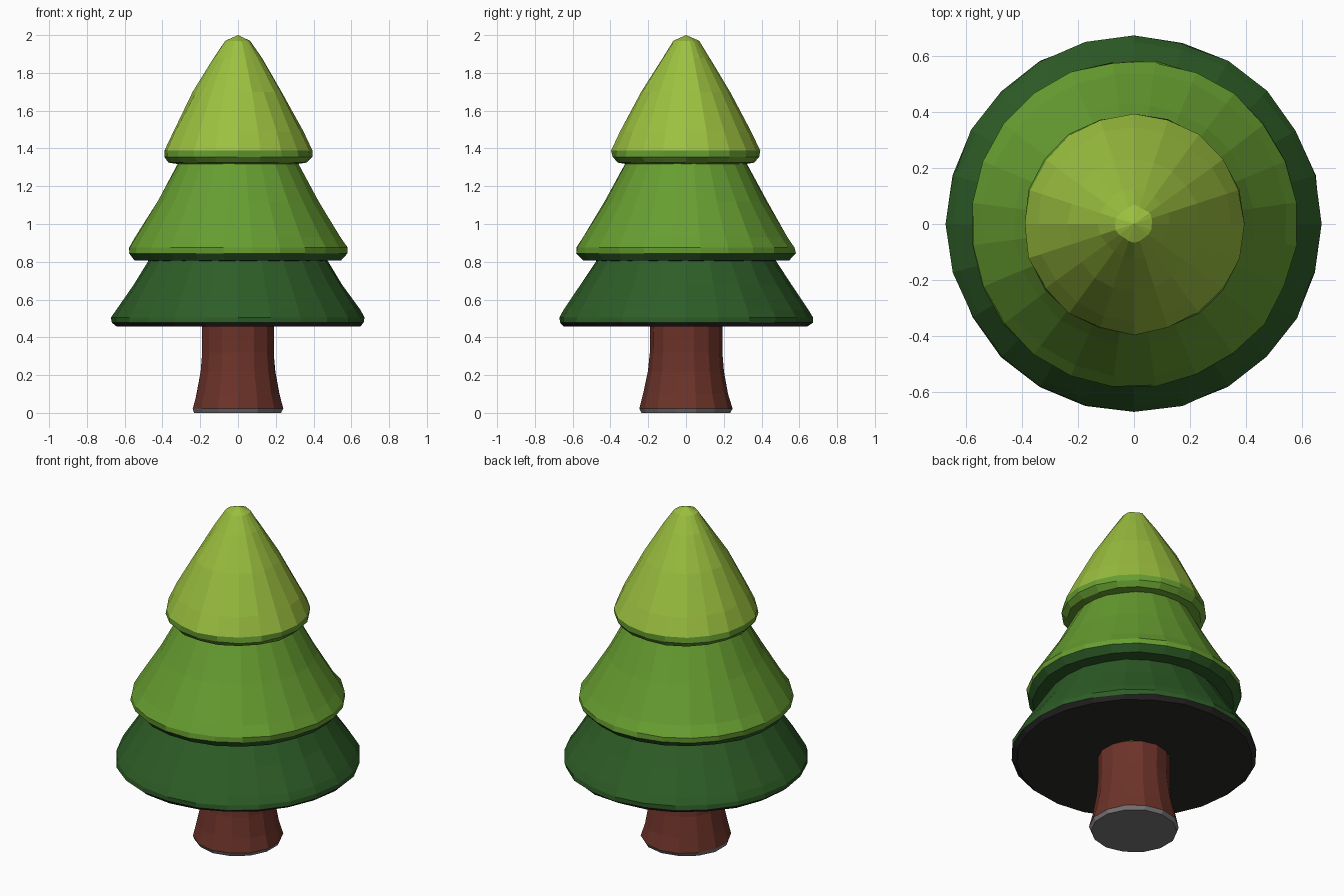
import bpy, bmesh, math, random

if "Cube" in bpy.data.objects:
    bpy.data.objects.remove(bpy.data.objects["Cube"])

random.seed(4)


def material(name, rgb):
    m = bpy.data.materials.new(name)
    m.diffuse_color = (*rgb, 1)
    m.use_nodes = True
    m.node_tree.nodes["Principled BSDF"].inputs["Base Color"].default_value = m.diffuse_color
    return m


LIME = material("lime green", (0.33, 0.53, 0.05))
LEAF = material("leaf green", (0.135, 0.34, 0.03))
PINE = material("dark pine green", (0.027, 0.11, 0.02))
BARK = material("red brown bark", (0.15, 0.033, 0.022))
GREY = material("grey", (0.2, 0.19, 0.2))
BLACK = material("soft black", (0.025, 0.023, 0.022))


def lathe(name, profile, sides, top_mat, under_mat, split_z, phase=0.0, jitter=0.005):
    """Spin (radius, z) points round z; bands centred below split_z get under_mat."""
    bm = bmesh.new()
    rings = []
    for r, z in profile:
        if r == 0:
            rings.append([bm.verts.new((0, 0, z))])
            continue
        ring = []
        for i in range(sides):
            a = 2 * math.pi * (i + phase) / sides
            rr = r + random.uniform(-jitter, jitter)
            ring.append(bm.verts.new((rr * math.cos(a), rr * math.sin(a), z)))
        rings.append(ring)
    for lo, hi in zip(rings, rings[1:]):
        for i in range(sides):
            j = (i + 1) % sides
            corners = [lo[i % len(lo)], lo[j % len(lo)], hi[j % len(hi)], hi[i % len(hi)]]
            f = bm.faces.new(list(dict.fromkeys(corners)))
            f.material_index = int(f.calc_center_median().z < split_z)
    me = bpy.data.meshes.new(name)
    bm.to_mesh(me)
    bm.free()
    me.materials.append(top_mat)
    me.materials.append(under_mat)
    ob = bpy.data.objects.new(name, me)
    bpy.context.collection.objects.link(ob)
    return ob


# Trunk flaring to the foot, grey cut base
lathe("trunk", [(0, 0), (0.236, 0), (0.245, 0.022), (0.225, 0.1), (0.202, 0.22),
                (0.194, 0.32), (0.194, 0.458)], 14, BARK, GREY, 0.015, 0.5, 0.003)

# Lower tier with flat black underside
lathe("lower_foliage", [(0.19, 0.457), (0.645, 0.457), (0.668, 0.478), (0.668, 0.505),
                        (0.645, 0.545), (0.555, 0.68), (0.47, 0.815)],
      24, PINE, BLACK, 0.485)

# Middle tier, shaded lip in the lower tier's green
lathe("middle_foliage", [(0.465, 0.805), (0.55, 0.808), (0.583, 0.845), (0.583, 0.875),
                         (0.545, 0.93), (0.43, 1.12), (0.312, 1.335)],
      24, LEAF, PINE, 0.85, 0.5)

# Top tier with leaf green lip and rounded tip
lathe("top_foliage", [(0.30, 1.315), (0.365, 1.325), (0.392, 1.355), (0.392, 1.388),
                      (0.345, 1.49), (0.235, 1.7), (0.125, 1.88), (0.065, 1.97), (0, 2.0)],
      20, LIME, LEAF, 1.38)
